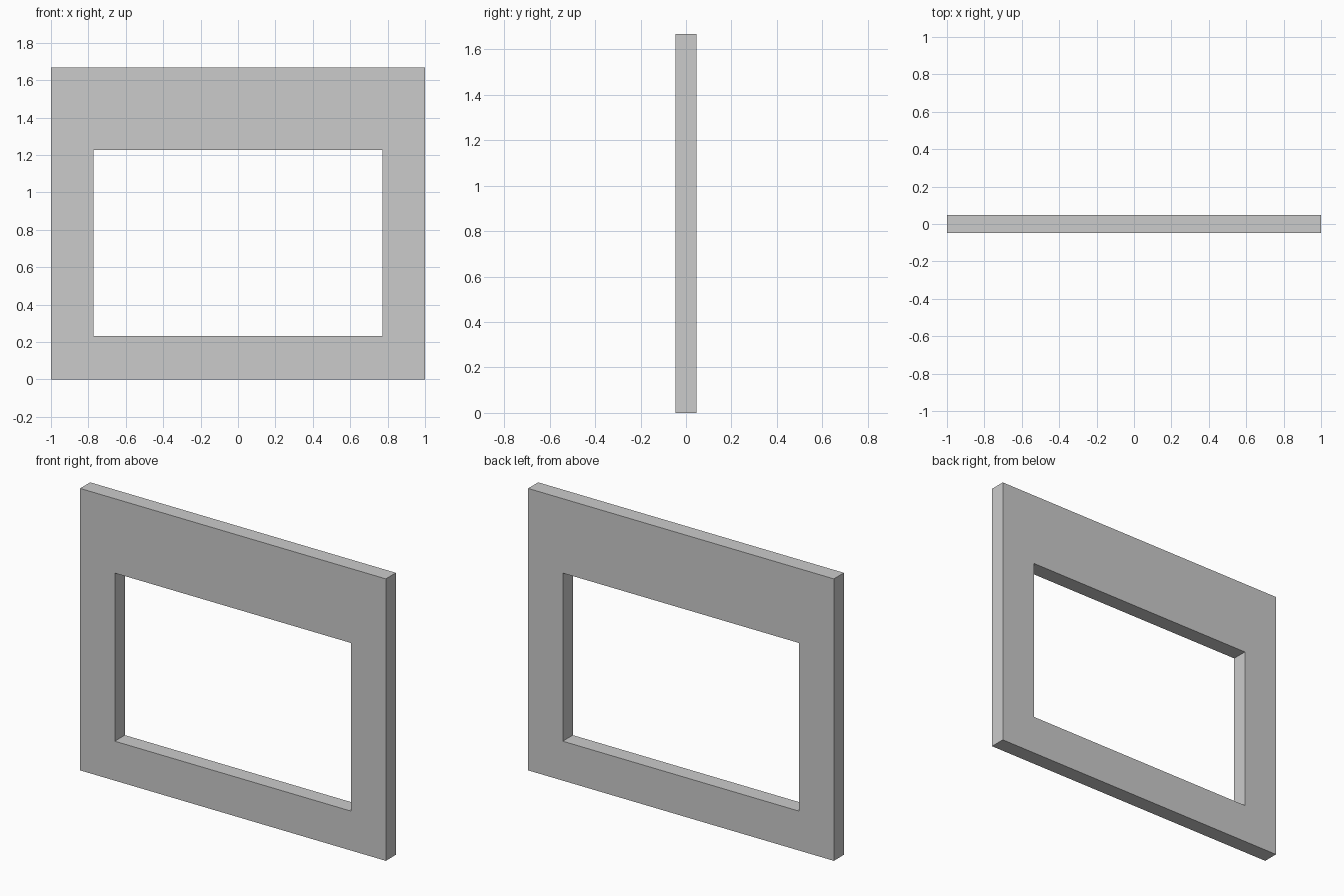
import bpy, bmesh

if "Cube" in bpy.data.objects:
    bpy.data.objects.remove(bpy.data.objects["Cube"])

HALF_DEPTH = 0.047


def rectangle(bm, half_width, bottom, top):
    corners = [(-half_width, bottom), (half_width, bottom),
               (half_width, top), (-half_width, top)]
    return [bm.verts.new((x, -HALF_DEPTH, z)) for x, z in corners]


bm = bmesh.new()

# Front face: outer outline with a rectangular opening, mitred at the corners
outer = rectangle(bm, 1.0, 0.0, 1.667)
inner = rectangle(bm, 0.773, 0.233, 1.227)
front = []
for i in range(4):
    j = (i + 1) % 4
    front.append(bm.faces.new((outer[i], outer[j], inner[j], inner[i])))

# Thickness: extrude the front to the back
result = bmesh.ops.extrude_face_region(bm, geom=front, use_keep_orig=True)
back = [v for v in result["geom"] if isinstance(v, bmesh.types.BMVert)]
bmesh.ops.translate(bm, verts=back, vec=(0, 2 * HALF_DEPTH, 0))
bmesh.ops.recalc_face_normals(bm, faces=bm.faces)

mesh = bpy.data.meshes.new("window_frame")
bm.to_mesh(mesh)
bm.free()
bpy.context.collection.objects.link(bpy.data.objects.new("window_frame", mesh))
